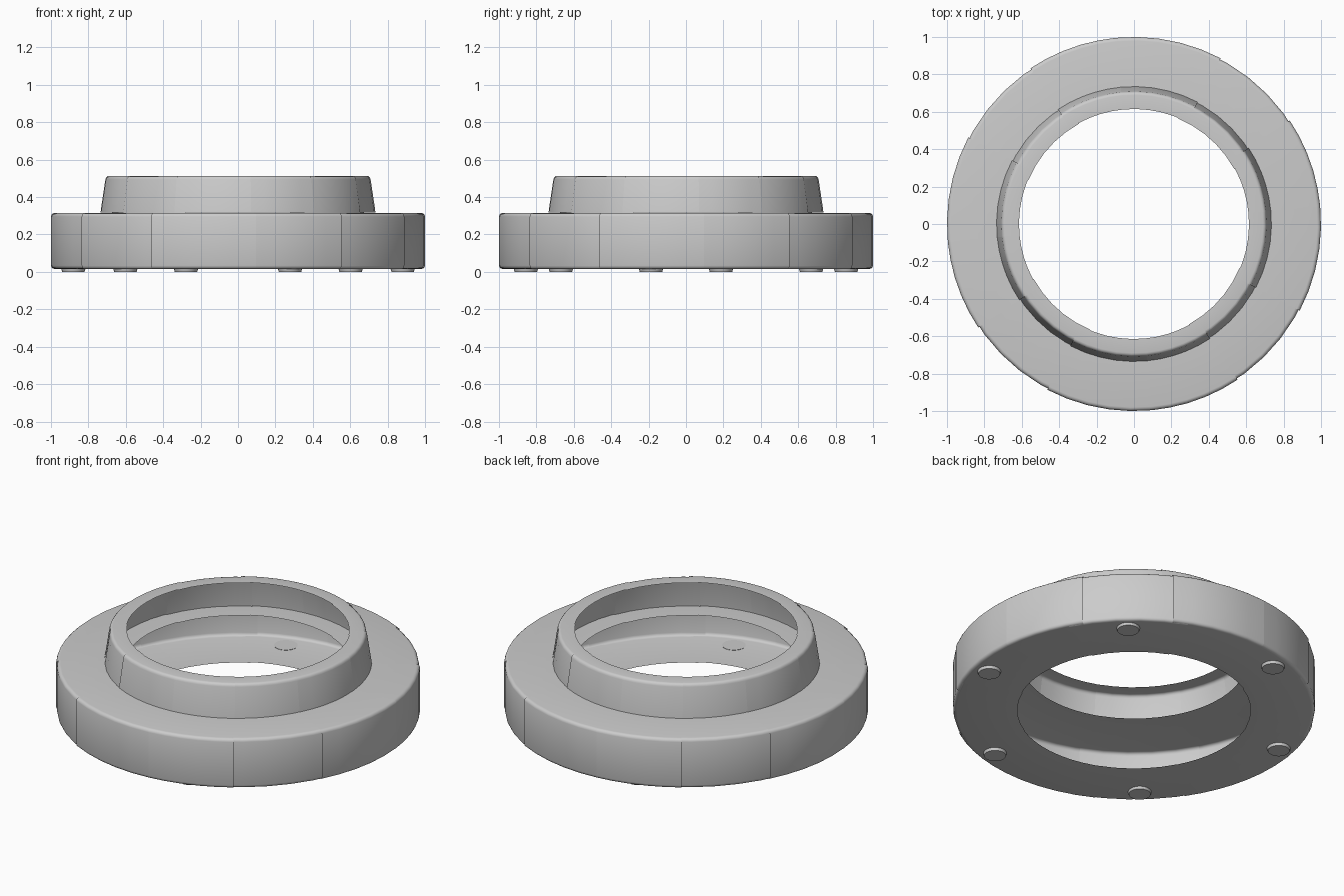
import bpy, bmesh
from math import radians, sin, cos

if "Cube" in bpy.data.objects:
    bpy.data.objects.remove(bpy.data.objects["Cube"])

# Open sheet profiles (radius, height) with softened corners
BASE = [(0.615, 0.315), (0.98, 0.315), (0.989, 0.313), (0.997, 0.306), (1.0, 0.296),
        (1.0, 0.034), (0.997, 0.024), (0.99, 0.018), (0.98, 0.016), (0.645, 0.016)]
COLLAR = [(0.615, 0.513), (0.69, 0.513), (0.699, 0.511), (0.706, 0.504), (0.709, 0.495),
          (0.733, 0.335), (0.735, 0.317)]
# Overlapping segments in each quarter: start angle, end angle, radial scale, drop
SEGMENTS = [(5.5, 33.6, 1.0, 0.0), (28.8, 67.5, 0.994, 0.0015), (62.4, 95.5, 1.0, 0.0)]
STEPS = 5


def finish(name, bm):
    bmesh.ops.recalc_face_normals(bm, faces=bm.faces)
    mesh = bpy.data.meshes.new(name)
    bm.to_mesh(mesh)
    bm.free()
    obj = bpy.data.objects.new(name, mesh)
    bpy.context.collection.objects.link(obj)
    bpy.context.view_layer.objects.active = obj
    bpy.ops.object.select_all(action='DESELECT')
    obj.select_set(True)
    bpy.ops.object.shade_smooth_by_angle(angle=radians(35))
    return obj


def sweep(bm, profile, start, end, scale, drop):
    rows = []
    for i in range(STEPS + 1):
        a = radians(start + (end - start) * i / STEPS)
        rows.append([bm.verts.new((r * scale * cos(a), r * scale * sin(a), z - drop))
                     for r, z in profile])
    for p, q in zip(rows, rows[1:]):
        for k in range(len(profile) - 1):
            bm.faces.new((p[k], p[k + 1], q[k + 1], q[k]))


def segmented_ring(name, profile):
    bm = bmesh.new()
    for quarter in range(4):
        for start, end, scale, drop in SEGMENTS:
            sweep(bm, profile, start + 90 * quarter, end + 90 * quarter, scale, drop)
    return finish(name, bm)


# Wide hollow base ring and tapered hollow collar
segmented_ring("base_ring", BASE)
segmented_ring("upper_collar", COLLAR)

# Six round feet under the base
for i in range(6):
    a = radians(48 + 60 * i)
    bm = bmesh.new()
    bmesh.ops.create_cone(bm, cap_ends=True, segments=24, radius1=0.06, radius2=0.065, depth=0.018)
    bmesh.ops.translate(bm, verts=bm.verts, vec=(0.9 * cos(a), 0.9 * sin(a), 0.009))
    finish(f"foot_{i + 1}", bm)
